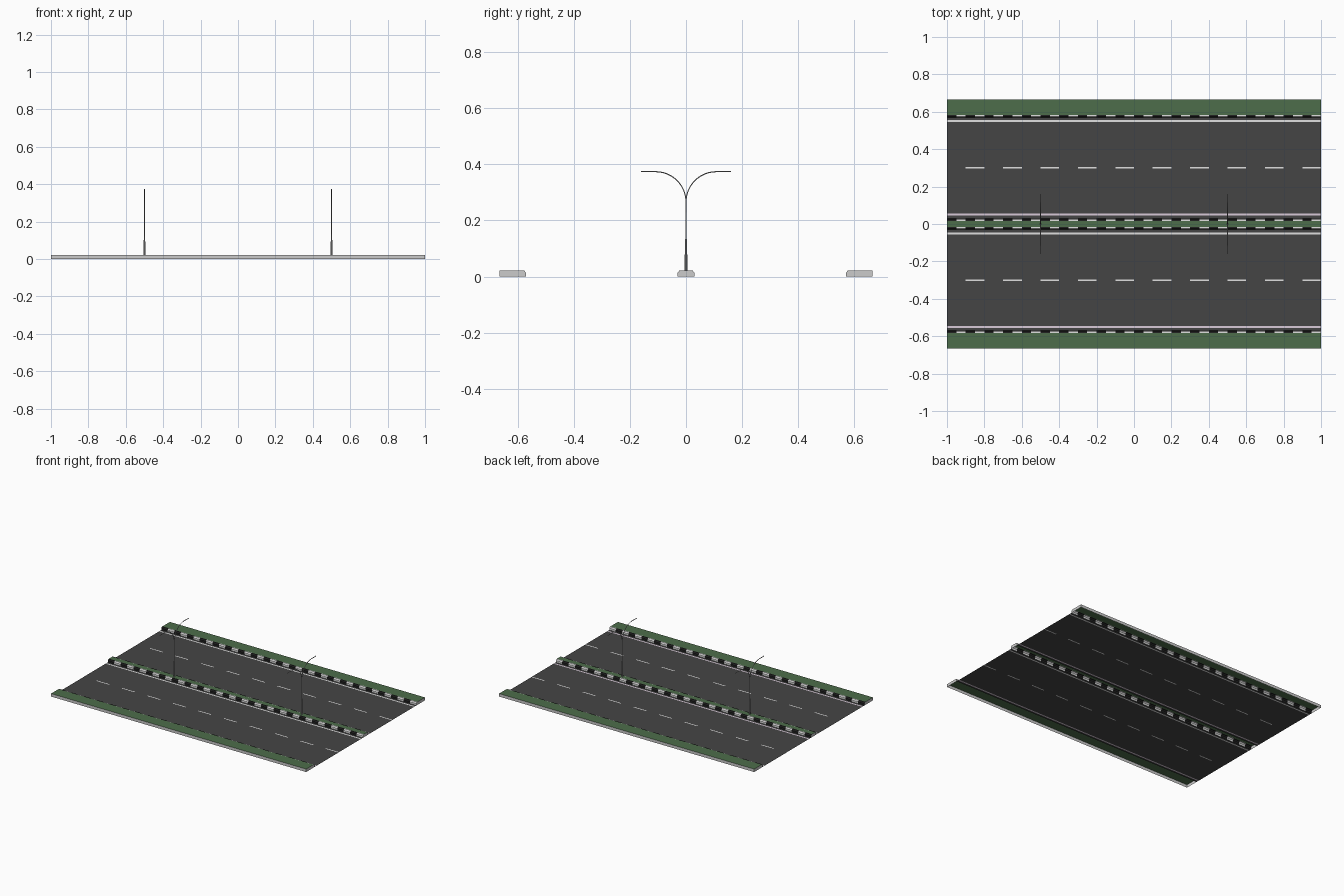
import bpy, bmesh, math

if "Cube" in bpy.data.objects:
    bpy.data.objects.remove(bpy.data.objects["Cube"])


def material(name, r, g, b):
    m = bpy.data.materials.new(name)
    m.diffuse_color = (r, g, b, 1)
    m.use_nodes = True
    m.node_tree.nodes["Principled BSDF"].inputs["Base Color"].default_value = m.diffuse_color
    return m


ASPHALT = material("asphalt grey", 0.06, 0.06, 0.06)
WHITE = material("marking white", 0.75, 0.75, 0.75)
LILAC = material("edge line pale lilac", 0.70, 0.60, 0.70)
BLACK = material("kerb black", 0.015, 0.015, 0.015)
GRASS = material("grass green", 0.075, 0.155, 0.07)
CONCRETE = material("concrete grey", 0.60, 0.60, 0.60)
STEEL = material("steel grey", 0.35, 0.35, 0.35)


def finish(name, bm, mats, smooth=False):
    me = bpy.data.meshes.new(name)
    bm.to_mesh(me)
    bm.free()
    for m in mats:
        me.materials.append(m)
    ob = bpy.data.objects.new(name, me)
    bpy.context.collection.objects.link(ob)
    if smooth:
        bpy.context.view_layer.objects.active = ob
        ob.select_set(True)
        bpy.ops.object.shade_smooth_by_angle(angle=math.radians(40))
        ob.select_set(False)
    return ob


def strip(name, profile, steps, mats, rule, caps=None):
    """Run a (y, z) profile along x; rule(step, segment) gives the material slot."""
    bm = bmesh.new()
    rows = [[bm.verts.new((-1 + 2 * i / steps, y, z)) for y, z in profile]
            for i in range(steps + 1)]
    for i in range(steps):
        for j in range(len(profile) - 1):
            f = bm.faces.new((rows[i][j], rows[i + 1][j], rows[i + 1][j + 1], rows[i][j + 1]))
            f.material_index = rule(i, j)
    if caps is not None:
        for ring in (rows[0], rows[-1][::-1]):
            bm.faces.new(ring).material_index = caps
    return finish(name, bm, mats)


# two carriageways with cut-in lane markings
for side, name in ((1, "back"), (-1, "front")):
    ys = [0.03, 0.045, 0.055, 0.296, 0.304, 0.545, 0.555, 0.57]
    ys = sorted(side * y for y in ys)
    lilac_seg = 1

    def road_rule(i, j):
        if j == 3:
            return 1 if i % 2 else 0
        if j == lilac_seg:
            return 2
        return 1 if j == 5 else 0

    strip(name + "_carriageway", [(y, 0) for y in ys], 20,
          [ASPHALT, WHITE, LILAC], road_rule)

# striped kerbs with grass: the median and the two verges
H = 0.021
KERB = [(0, 0), (0, 0.013), (0.006, H), (0.013, H)]
MATS = [BLACK, WHITE, GRASS, CONCRETE]

median = [(-0.03 + d, z) for d, z in KERB] + [(0.03 - d, z) for d, z in KERB[::-1]]
strip("median", median, 40, MATS, lambda i, j: 2 if j == 3 else i % 2, 3)

back = [(0.57 + d, z) for d, z in KERB] + [(0.665, H), (0.665, 0)]
strip("back_verge", back, 40, MATS,
      lambda i, j: i % 2 if j < 3 else j - 1, 3)
strip("front_verge", [(-y, z) for y, z in back[::-1]], 40, MATS,
      lambda i, j: i % 2 if j > 1 else 3 - j, 3)


def sweep(name, path, x, sides=8):
    """Tube along (y, z, half width in x, half thickness) points."""
    bm = bmesh.new()
    rings = []
    for k, (y, z, rx, rn) in enumerate(path):
        a, b = path[max(k - 1, 0)], path[min(k + 1, len(path) - 1)]
        ty, tz = b[0] - a[0], b[1] - a[1]
        n = math.hypot(ty, tz)
        ny, nz = -tz / n, ty / n
        ring = []
        for s in range(sides):
            t = 2 * math.pi * (s + 0.5) / sides
            c, d = rx * math.cos(t), rn * math.sin(t)
            ring.append(bm.verts.new((x + c, y + ny * d, z + nz * d)))
        rings.append(ring)
    for p, q in zip(rings, rings[1:]):
        for s in range(sides):
            u = (s + 1) % sides
            bm.faces.new((p[s], p[u], q[u], q[s]))
    bm.faces.new(rings[0])
    bm.faces.new(rings[-1])
    bmesh.ops.recalc_face_normals(bm, faces=bm.faces)
    return finish(name, bm, [STEEL], True)


# double-armed street lamps
R = 0.108
for x, tag in ((-0.5, "left"), (0.5, "right")):
    sweep(tag + "_lamp_base", [(0, H, 0.006, 0.006), (0, 0.08, 0.0048, 0.0048),
                               (0, 0.13, 0.0035, 0.0035), (0, 0.14, 0.0022, 0.0022)], x)
    sweep(tag + "_lamp_pole", [(0, 0.13, 0.0026, 0.0026), (0, 0.275, 0.0022, 0.0022)], x)
    for s, end in ((1, "back"), (-1, "front")):
        arm = []
        for k in range(13):
            t = math.pi / 2 * k / 12
            arm.append((s * R * (1 - math.cos(t)), 0.266 + R * math.sin(t), 0.002, 0.002))
        arm.append((s * 0.122, 0.374, 0.002, 0.0018))
        sweep(f"{tag}_lamp_{end}_arm", arm, x)
        sweep(f"{tag}_lamp_{end}_head", [(s * 0.115, 0.374, 0.002, 0.0018),
                                         (s * 0.125, 0.374, 0.0032, 0.002),
                                         (s * 0.16, 0.374, 0.0028, 0.0016)], x)
